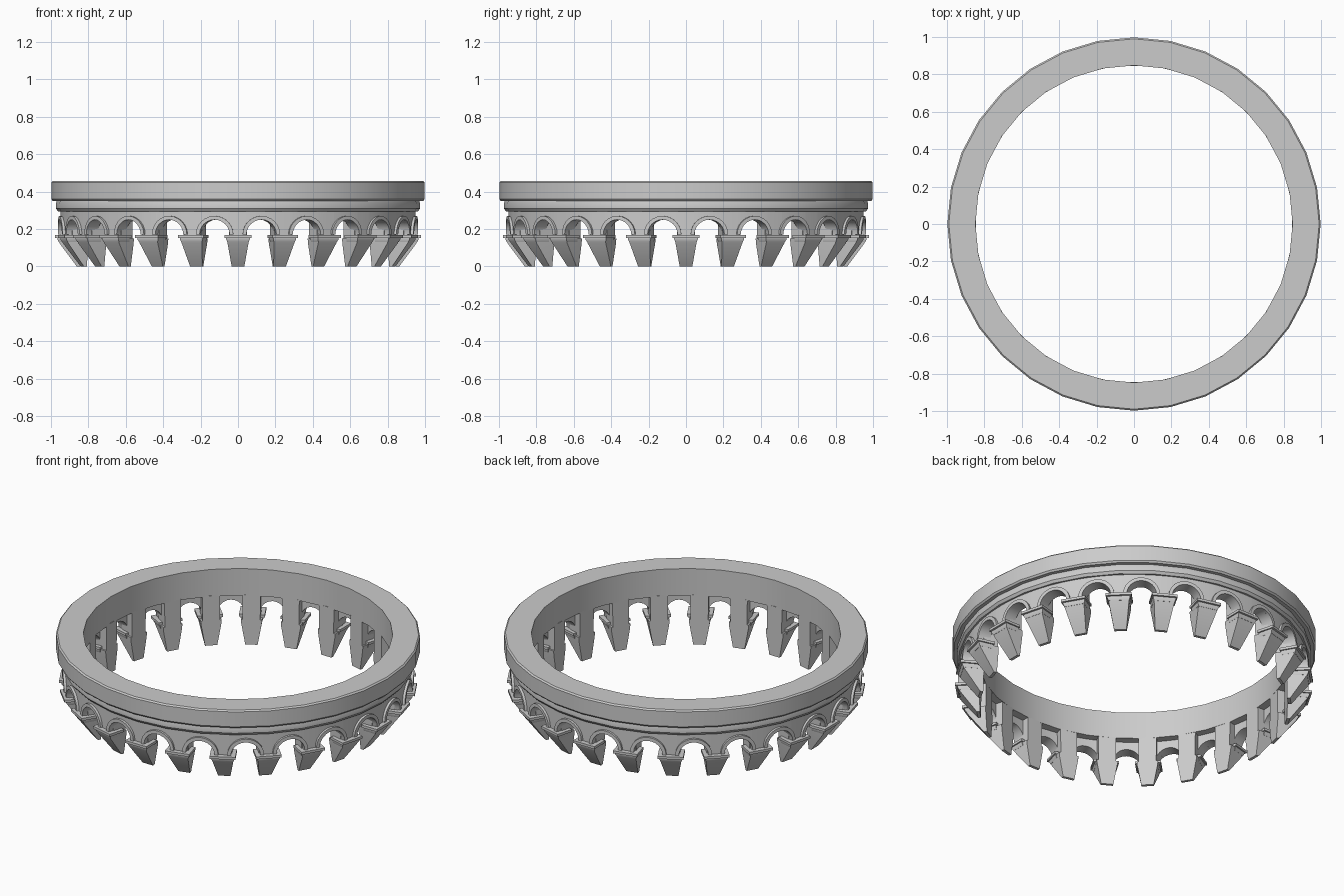
import bpy, bmesh
from math import sin, cos, pi, radians

if "Cube" in bpy.data.objects:
    bpy.data.objects.remove(bpy.data.objects["Cube"])

BAYS = 24
STEP = 2 * pi / BAYS
R = 0.95            # face radius of the arcade
ARCH = 0.08         # arch radius
SPRING = 0.17       # height where the arches spring


def polar(r, a, z):
    return (r * cos(a), r * sin(a), z)


def finish(name, bm, angle=35):
    bmesh.ops.remove_doubles(bm, verts=bm.verts, dist=1e-5)
    bmesh.ops.recalc_face_normals(bm, faces=bm.faces)
    me = bpy.data.meshes.new(name)
    bm.to_mesh(me)
    bm.free()
    ob = bpy.data.objects.new(name, me)
    bpy.context.collection.objects.link(ob)
    bpy.ops.object.select_all(action='DESELECT')
    ob.select_set(True)
    bpy.context.view_layer.objects.active = ob
    bpy.ops.object.shade_smooth_by_angle(angle=radians(angle))
    return ob


def revolve(name, profile, sides=32):
    bm = bmesh.new()
    rings = [[bm.verts.new(polar(r, 2 * pi * i / sides, z)) for r, z in profile]
             for i in range(sides)]
    n = len(profile)
    for i in range(sides):
        a, b = rings[i], rings[(i + 1) % sides]
        for j in range(n):
            k = (j + 1) % n
            bm.faces.new((a[j], b[j], b[k], a[k]))
    return finish(name, bm)


def band(bm, lower, upper, r0, r1, centre, ends):
    """Curved slab between two (angle, z) outlines, from radius r0 to r1."""
    cols = []
    for (a0, z0), (a1, z1) in zip(lower, upper):
        cols.append([bm.verts.new(polar(r0, centre + a0, z0)),
                     bm.verts.new(polar(r1, centre + a0, z0)),
                     bm.verts.new(polar(r1, centre + a1, z1)),
                     bm.verts.new(polar(r0, centre + a1, z1))])
    for p, q in zip(cols, cols[1:]):
        for j in range(4):
            k = (j + 1) % 4
            bm.faces.new((p[j], q[j], q[k], p[k]))
    if ends:
        bm.faces.new(cols[0])
        bm.faces.new(cols[-1])


def loft(bm, sections, angle):
    """Stack of rectangles (z, r_inner, r_outer, width) turned to an angle."""
    rings = []
    for z, r0, r1, w in sections:
        ring = []
        for r, t in ((r0, -w / 2), (r1, -w / 2), (r1, w / 2), (r0, w / 2)):
            ring.append(bm.verts.new((r * cos(angle) - t * sin(angle),
                                      r * sin(angle) + t * cos(angle), z)))
        rings.append(ring)
    for a, b in zip(rings, rings[1:]):
        for j in range(4):
            k = (j + 1) % 4
            bm.faces.new((a[j], a[k], b[k], b[j]))
    bm.faces.new(rings[0])
    bm.faces.new(rings[-1])


def arc(radius, n=12):
    return [(-radius * cos(pi * i / n) / R, SPRING + radius * sin(pi * i / n))
            for i in range(n + 1)]


# Parapet ring and the stepped moulding beneath it
revolve("parapet_ring", [(0.848, 0.35), (0.99, 0.35), (0.998, 0.36),
                         (0.998, 0.45), (0.99, 0.458), (0.848, 0.458)])
revolve("lower_moulding", [(0.848, 0.295), (0.963, 0.295), (0.974, 0.31),
                           (0.974, 0.335), (0.968, 0.352), (0.848, 0.352)])

# Arcade of round arches with a raised rim around each opening
wall, rims = bmesh.new(), bmesh.new()
half = STEP / 2
inner, outer = arc(ARCH), arc(ARCH + 0.02)
edge = ARCH / R
for i in range(BAYS):
    c = (i + 0.5) * STEP
    lower = [(-half, 0.165), (-edge, 0.165)] + inner + [(edge, 0.165), (half, 0.165)]
    upper = [(a, 0.30) for a, z in lower]
    band(wall, lower, upper, 0.89, R, c, False)
    band(rims, inner, outer, 0.94, 0.964, c, True)
finish("arcade_wall", wall)
finish("arch_rims", rims)

# Tapered corbels with a thin capital slab on each
corbels, capitals = bmesh.new(), bmesh.new()
for i in range(BAYS):
    a = i * STEP
    loft(corbels, [(0, 0.845, 0.862, 0.068), (0.125, 0.845, 0.955, 0.112),
                   (0.15, 0.845, 0.964, 0.116)], a)
    loft(corbels, [(0.15, 0.845, 0.93, 0.096), (0.30, 0.845, 0.93, 0.1)], a)
    loft(capitals, [(0.13, 0.88, 0.958, 0.114), (0.145, 0.88, 0.966, 0.126),
                    (0.153, 0.88, 0.966, 0.126)], a)
    loft(capitals, [(0.153, 0.875, 0.978, 0.142), (0.168, 0.875, 0.978, 0.142)], a)
finish("corbels", corbels)
finish("corbel_capitals", capitals)
